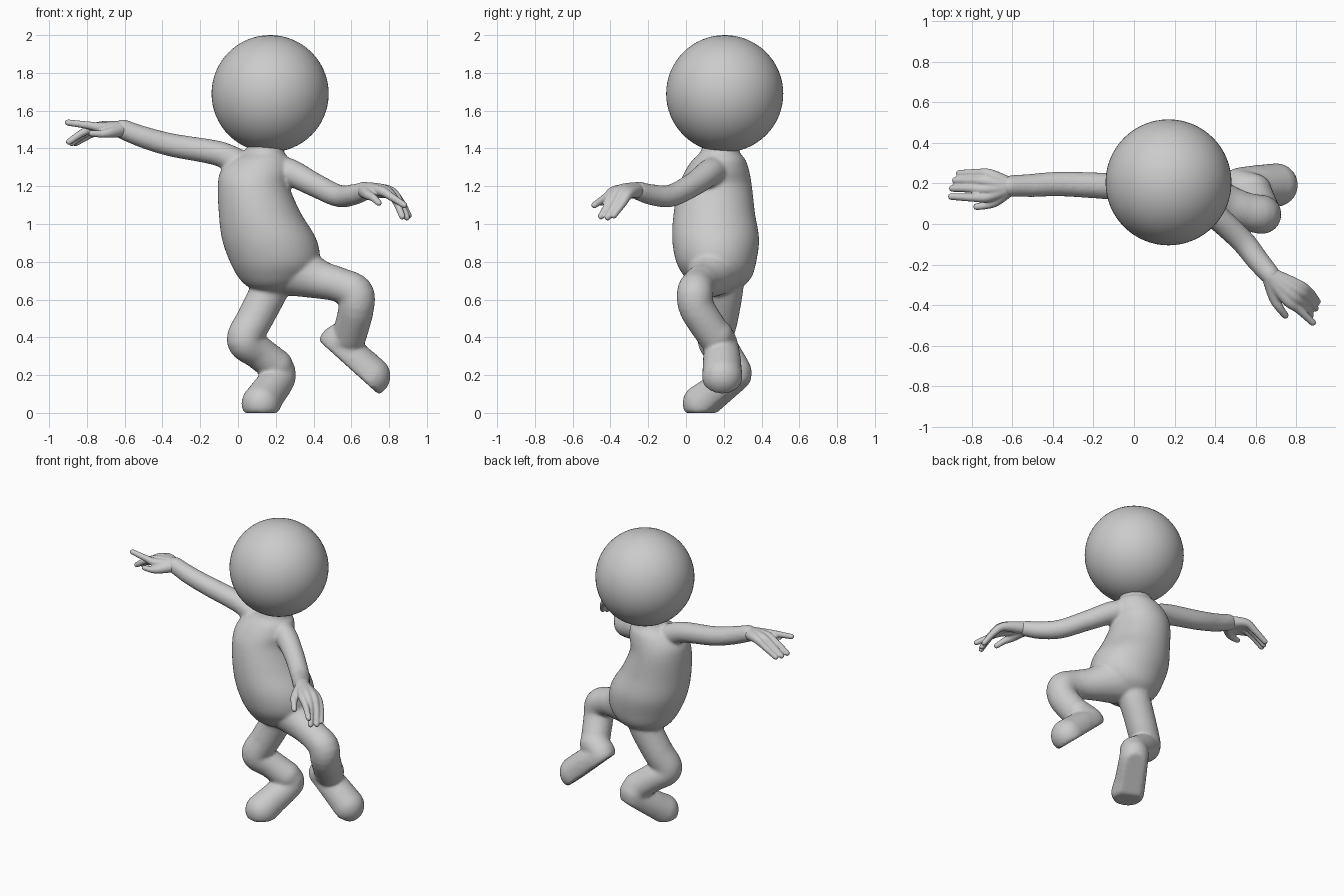
import bpy, bmesh, math
from mathutils import Vector, Matrix


def spline(keys, steps):
    """Catmull-Rom through tuples of any length."""
    out = []
    for i in range(len(keys) - 1):
        a, b = keys[max(i - 1, 0)], keys[i]
        c, d = keys[i + 1], keys[min(i + 2, len(keys) - 1)]
        n = steps(b, c)
        for k in range(n):
            t = k / n
            out.append([0.5 * (2 * q + (r - p) * t + (2 * p - 5 * q + 4 * r - s) * t * t
                               + (3 * q - p - 3 * r + s) * t ** 3)
                        for p, q, r, s in zip(a, b, c, d)])
    out.append(list(keys[-1]))
    return out


def limb(bm, keys, planes=()):
    """Round limb from (x, y, z, radius) keys; planes (point, up) flatten the underside."""
    def steps(b, c):
        return max(2, int((Vector(b[:3]) - Vector(c[:3])).length / (0.2 * min(b[3], c[3]))))
    for x, y, z, r in spline(keys, steps):
        ball = bmesh.ops.create_icosphere(bm, subdivisions=3, radius=r,
                                          matrix=Matrix.Translation((x, y, z)))
        for p, up in planes:
            p, up = Vector(p), Vector(up).normalized()
            for v in ball['verts']:
                d = (v.co - p).dot(up)
                if d < 0:
                    v.co -= up * d


def loft(bm, keys, seg=48):
    """Closed body of elliptical rings from (z, cx, cy, rx, ry) keys."""
    rings = []
    for z, cx, cy, rx, ry in spline(keys, lambda b, c: 5):
        rings.append([bm.verts.new((cx + rx * math.cos(2 * math.pi * k / seg),
                                    cy + ry * math.sin(2 * math.pi * k / seg), z))
                      for k in range(seg)])
    for a, b in zip(rings, rings[1:]):
        for k in range(seg):
            bm.faces.new((a[k], a[(k + 1) % seg], b[(k + 1) % seg], b[k]))
    bm.faces.new(rings[0][::-1])
    bm.faces.new(rings[-1])


def finish(bm, name, voxel, smooth):
    """Fuse overlapping pieces into one soft skin."""
    bmesh.ops.recalc_face_normals(bm, faces=bm.faces)
    me = bpy.data.meshes.new(name)
    bm.to_mesh(me)
    bm.free()
    ob = bpy.data.objects.new(name, me)
    bpy.context.collection.objects.link(ob)
    m = ob.modifiers.new("fuse", 'REMESH')
    m.mode = 'VOXEL'
    m.voxel_size = voxel
    m.use_smooth_shade = True
    s = ob.modifiers.new("soften", 'SMOOTH')
    s.factor = 0.5
    s.iterations = smooth
    return ob


# head
bpy.ops.mesh.primitive_uv_sphere_add(segments=64, ring_count=32, radius=0.31,
                                     location=(0.17, 0.205, 1.69))
bpy.context.object.name = "head"
bpy.ops.object.shade_smooth()

# torso
body = bmesh.new()
loft(body, [(0.635, 0.19, 0.17, 0.06, 0.06), (0.67, 0.19, 0.17, 0.14, 0.13),
            (0.72, 0.195, 0.17, 0.195, 0.178), (0.80, 0.195, 0.16, 0.238, 0.212),
            (0.92, 0.165, 0.157, 0.25, 0.23), (1.06, 0.115, 0.15, 0.217, 0.215),
            (1.20, 0.083, 0.155, 0.19, 0.194), (1.28, 0.095, 0.165, 0.187, 0.17),
            (1.34, 0.12, 0.175, 0.155, 0.14), (1.38, 0.14, 0.18, 0.105, 0.105),
            (1.44, 0.15, 0.185, 0.09, 0.09)])

# arms
limb(body, [(0.02, 0.18, 1.31, 0.075), (-0.1, 0.185, 1.372, 0.067), (-0.35, 0.197, 1.418, 0.062),
            (-0.5, 0.19, 1.46, 0.058), (-0.61, 0.187, 1.502, 0.053)])
limb(body, [(0.17, 0.17, 1.285, 0.08), (0.27, 0.13, 1.275, 0.073), (0.4, 0.04, 1.21, 0.064),
            (0.53, -0.08, 1.15, 0.06), (0.61, -0.18, 1.155, 0.056), (0.67, -0.25, 1.175, 0.05)])

# standing leg and tiptoe foot
limb(body, [(0.19, 0.19, 0.74, 0.12), (0.16, 0.2, 0.64, 0.102), (0.09, 0.18, 0.5, 0.097),
            (0.035, 0.155, 0.385, 0.095), (0.11, 0.2, 0.32, 0.09), (0.2, 0.24, 0.25, 0.091)])
limb(body, [(0.2, 0.24, 0.25, 0.09), (0.215, 0.255, 0.19, 0.092), (0.155, 0.15, 0.10, 0.098),
            (0.122, 0.085, 0.05, 0.104)],
     [((0.15, 0.135, 0), (-0.076, -0.152, 0.2236)), ((0, 0, 0), (0, 0, 1))])

# lifted leg and foot
limb(body, [(0.27, 0.16, 0.77, 0.15), (0.42, 0.11, 0.71, 0.105), (0.53, 0.07, 0.68, 0.093),
            (0.62, 0.048, 0.635, 0.097), (0.625, 0.06, 0.55, 0.095), (0.59, 0.15, 0.41, 0.092)])
limb(body, [(0.59, 0.16, 0.41, 0.09), (0.515, 0.185, 0.362, 0.09), (0.6, 0.19, 0.29, 0.1),
            (0.7, 0.192, 0.195, 0.108)],
     [((0.42, 0.19, 0.39), (0.67, 0, 0.743))])
finish(body, "body", 0.01, 8)


# hands: each finger runs wrist -> knuckle -> middle joint -> tip
def hand(name, wrist, fingers):
    bm = bmesh.new()
    for knuckle, joint, tip in fingers:
        limb(bm, [(*wrist, 0.043), (*knuckle, 0.028), (*joint, 0.021), (*tip, 0.017)])
    finish(bm, name, 0.006, 3)


hand("pointing_hand", (-0.61, 0.185, 1.503), [
    ((-0.72, 0.135, 1.51), (-0.79, 0.13, 1.522), (-0.9, 0.135, 1.537)),
    ((-0.73, 0.172, 1.515), (-0.81, 0.175, 1.49), (-0.895, 0.175, 1.435)),
    ((-0.73, 0.21, 1.515), (-0.80, 0.213, 1.485), (-0.88, 0.214, 1.428)),
    ((-0.71, 0.243, 1.51), (-0.78, 0.25, 1.475), (-0.86, 0.25, 1.428)),
    ((-0.675, 0.118, 1.485), (-0.72, 0.095, 1.477), (-0.775, 0.085, 1.48))])
hand("relaxed_hand", (0.67, -0.255, 1.18), [
    ((0.755, -0.375, 1.175), (0.81, -0.42, 1.145), (0.88, -0.485, 1.10)),
    ((0.775, -0.35, 1.18), (0.83, -0.395, 1.13), (0.87, -0.45, 1.04)),
    ((0.80, -0.325, 1.175), (0.855, -0.365, 1.12), (0.893, -0.415, 1.035)),
    ((0.81, -0.302, 1.16), (0.865, -0.335, 1.11), (0.903, -0.382, 1.045)),
    ((0.69, -0.36, 1.155), (0.715, -0.41, 1.14), (0.745, -0.45, 1.112))])
